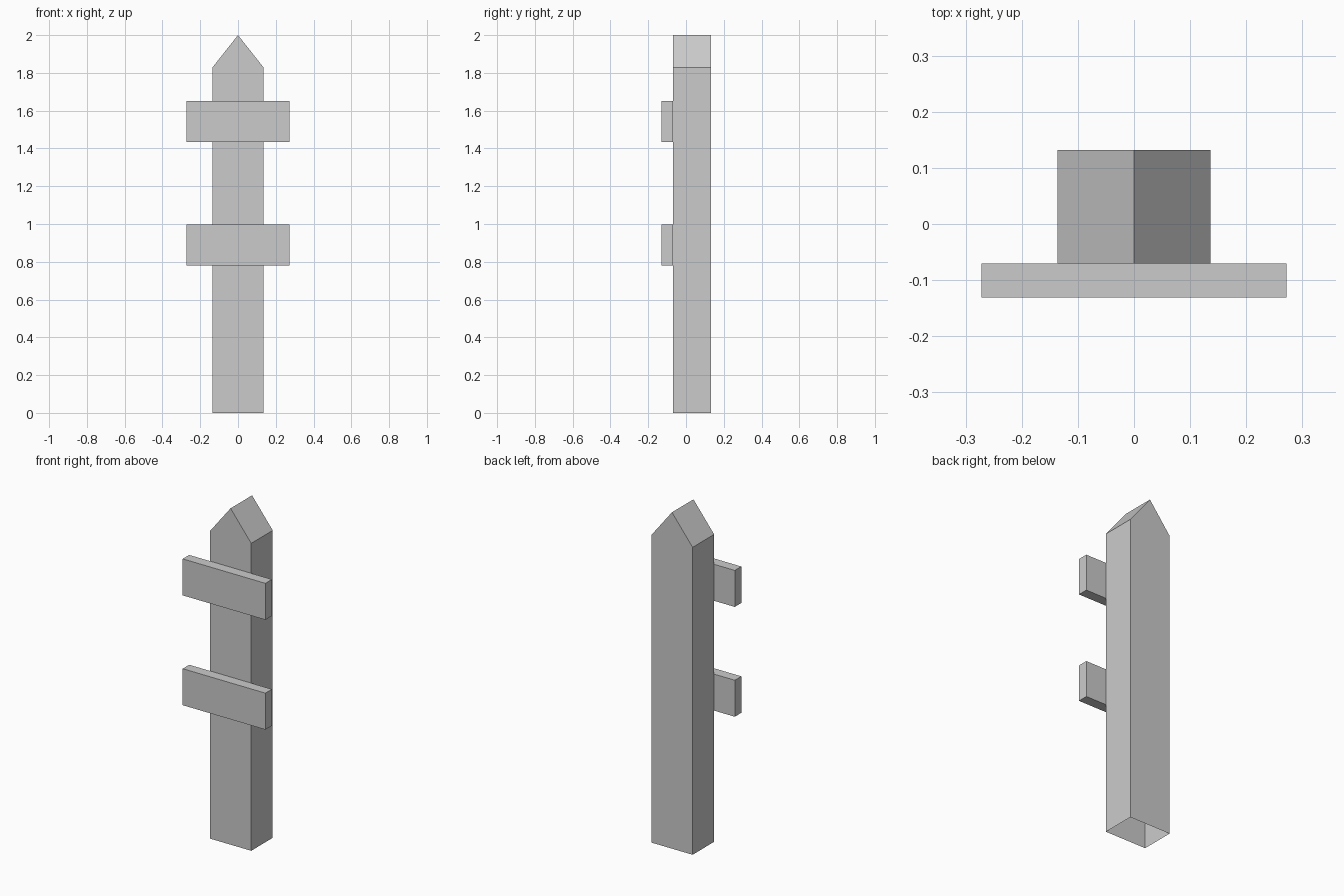
import bpy, bmesh

if "Cube" in bpy.data.objects:
    bpy.data.objects.remove(bpy.data.objects["Cube"])


def extrude_profile(name, profile, y0, y1, open_bottom=False):
    """Extrude an (x, z) outline from y0 to y1; optionally leave the underside open."""
    bm = bmesh.new()
    face = bm.faces.new([bm.verts.new((x, y0, z)) for x, z in profile])
    ext = bmesh.ops.extrude_face_region(bm, geom=[face], use_keep_orig=True)
    moved = [g for g in ext["geom"] if isinstance(g, bmesh.types.BMVert)]
    bmesh.ops.translate(bm, verts=moved, vec=(0, y1 - y0, 0))
    bmesh.ops.recalc_face_normals(bm, faces=bm.faces)
    if open_bottom:
        under = [f for f in bm.faces if all(v.co.z < 1e-4 for v in f.verts)]
        bmesh.ops.delete(bm, geom=under, context="FACES_ONLY")
    mesh = bpy.data.meshes.new(name)
    bm.to_mesh(mesh)
    bm.free()
    obj = bpy.data.objects.new(name, mesh)
    bpy.context.collection.objects.link(obj)
    return obj


# Pointed picket, hollow underneath
w = 0.136
extrude_profile("picket", [(-w, 0), (w, 0), (w, 1.828), (0, 2), (-w, 1.828)],
                -0.07, 0.132, open_bottom=True)

# Two cross rails on the front
r = 0.272
for name, z0, z1 in (("lower_rail", 0.78, 0.997), ("upper_rail", 1.433, 1.65)):
    extrude_profile(name, [(-r, z0), (r, z0), (r, z1), (-r, z1)], -0.131, -0.07)
